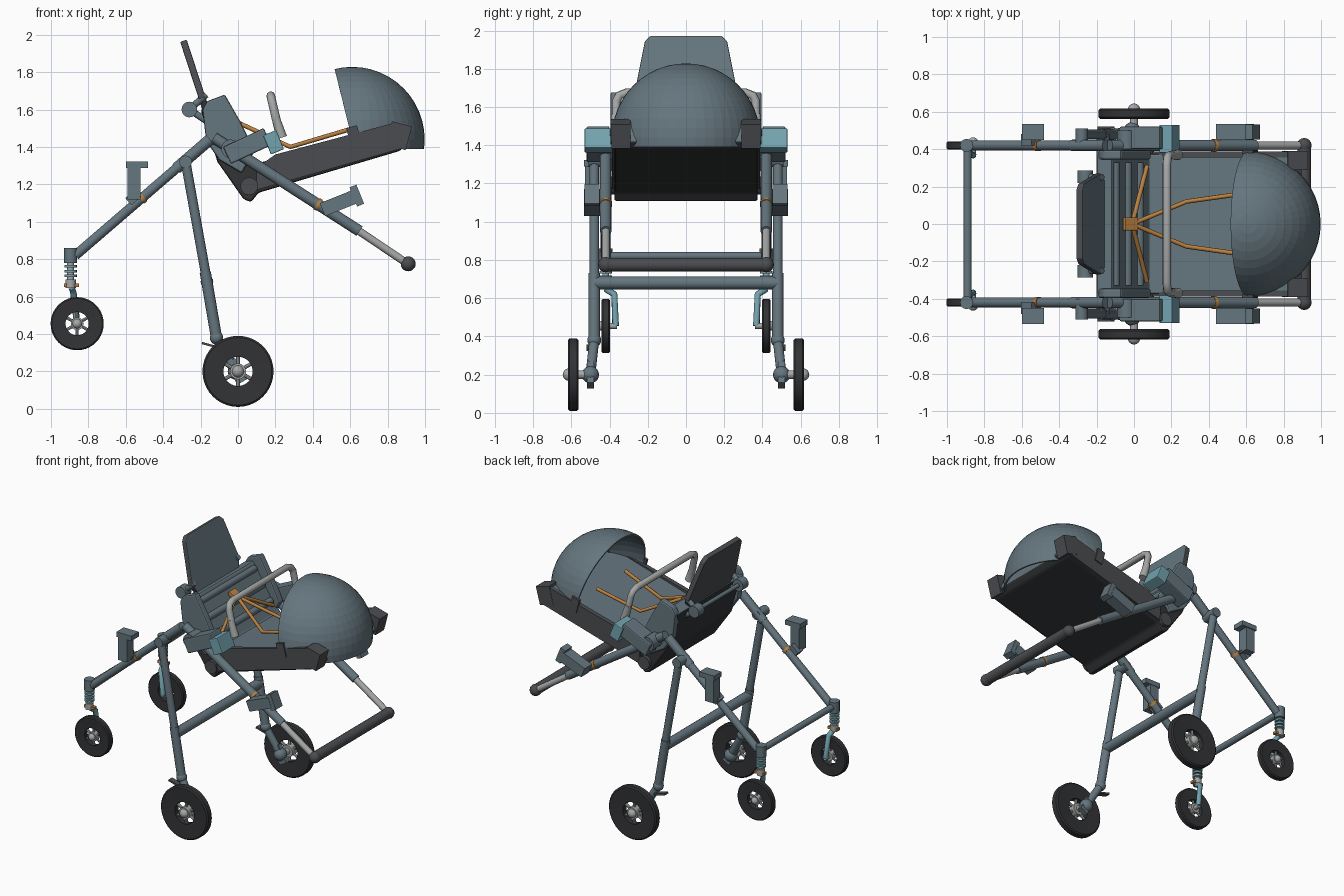
import bpy
import bmesh
from math import radians, sin, cos, pi
from mathutils import Vector, Matrix

default_cube = bpy.data.objects.get("Cube")
if default_cube:
    bpy.data.objects.remove(default_cube)


def make_material(name, red, green, blue):
    material = bpy.data.materials.new(name)
    material.use_nodes = True
    colour = (red, green, blue, 1)
    material.diffuse_color = colour
    material.node_tree.nodes["Principled BSDF"].inputs["Base Color"].default_value = colour
    return material


slate = make_material("slate blue", .13, .18, .21)
charcoal = make_material("charcoal", .07, .073, .08)
black = make_material("rubber black", .032, .033, .036)
silver = make_material("silver grey", .38, .39, .39)
teal = make_material("pale teal", .17, .37, .43)
orange = make_material("orange", .5, .22, .05)


def finish(name, mesh_data, *materials, smooth=False, bevel=0):
    bmesh.ops.recalc_face_normals(mesh_data, faces=mesh_data.faces)
    mesh = bpy.data.meshes.new(name)
    mesh_data.to_mesh(mesh)
    mesh_data.free()
    part = bpy.data.objects.new(name, mesh)
    bpy.context.collection.objects.link(part)
    for material in materials:
        mesh.materials.append(material)
    if bevel:
        modifier = part.modifiers.new("soft edges", "BEVEL")
        modifier.width = bevel
        modifier.segments = 2
    if smooth:
        bpy.ops.object.select_all(action="DESELECT")
        part.select_set(True)
        bpy.context.view_layer.objects.active = part
        bpy.ops.object.shade_smooth_by_angle(angle=radians(40))
    return part


def rod(name, start, end, radius, material, end_radius=None, sides=16):
    start, end = Vector(start), Vector(end)
    axis = end - start
    matrix = Matrix.Translation((start + end) / 2) @ axis.to_track_quat("Z", "Y").to_matrix().to_4x4()
    data = bmesh.new()
    bmesh.ops.create_cone(data, cap_ends=True, segments=sides, radius1=radius,
                          radius2=radius if end_radius is None else end_radius,
                          depth=axis.length, matrix=matrix)
    return finish(name, data, material, smooth=True)


def ball(name, centre, radius, material):
    data = bmesh.new()
    bmesh.ops.create_uvsphere(data, u_segments=16, v_segments=10, radius=radius,
                              matrix=Matrix.Translation(centre))
    return finish(name, data, material, smooth=True)


def box(name, centre, size, material, slope=0, bevel=0):
    matrix = (Matrix.Translation(centre) @ Matrix.Rotation(-radians(slope), 4, "Y")
              @ Matrix.Diagonal((*size, 1)))
    data = bmesh.new()
    bmesh.ops.create_cube(data, size=1, matrix=matrix)
    return finish(name, data, material, bevel=bevel)


def slab(name, outline, near, far, *materials, rule=None, bevel=0):
    """Extrude a side outline (x, z) from y = near to y = far."""
    data = bmesh.new()
    face = data.faces.new([data.verts.new((x, near, z)) for x, z in outline])
    grown = bmesh.ops.extrude_face_region(data, geom=[face])["geom"]
    moved = [item for item in grown if isinstance(item, bmesh.types.BMVert)]
    bmesh.ops.translate(data, verts=moved, vec=(0, far - near, 0))
    bmesh.ops.recalc_face_normals(data, faces=data.faces)
    if rule:
        for face in data.faces:
            face.material_index = int(rule(face.normal))
    return finish(name, data, *materials, bevel=bevel)


def path(name, points, radius, material):
    curve = bpy.data.curves.new(name, "CURVE")
    curve.dimensions = "3D"
    curve.bevel_depth = radius
    curve.bevel_resolution = 2
    curve.use_fill_caps = True
    spline = curve.splines.new("POLY")
    spline.points.add(len(points) - 1)
    for point, position in zip(spline.points, points):
        point.co = (*position, 1)
    curve.materials.append(material)
    bpy.context.collection.objects.link(bpy.data.objects.new(name, curve))


def wheel(name, x, y, z, radius, width, hole, side):
    # Turned tyre section with a slightly dished face
    half = width / 2
    section = [(hole, -half * .8), (radius * .95, -half), (radius, -half * .7),
               (radius, half * .7), (radius * .95, half), (hole, half * .8)]
    data = bmesh.new()
    steps = 40
    rings = []
    for step in range(steps):
        angle = 2 * pi * step / steps
        rings.append([data.verts.new((x + r * cos(angle), y + w, z + r * sin(angle))) for r, w in section])
    for step in range(steps):
        here, after = rings[step], rings[(step + 1) % steps]
        for k in range(len(section)):
            m = (k + 1) % len(section)
            data.faces.new((here[k], here[m], after[m], after[k]))
    finish(name + "_tyre", data, black, smooth=True)
    # Hub and spokes
    rod(name + "_hub", (x, y - half, z), (x, y + half, z), hole * .55, silver)
    ball(name + "_hub_cap", (x, y + side * half * .8, z), hole * .42, silver)
    for spoke in range(6):
        angle = spoke * pi / 3 + pi / 6
        rod(name + "_spoke", (x, y, z), (x + hole * 1.05 * cos(angle), y, z + hole * 1.05 * sin(angle)),
            hole * .13, silver, sides=8)


RAIL, LEG = .42, .48
for side, label in ((1, "left"), (-1, "right")):
    y, outer = side * RAIL, side * LEG

    # Frame tubes
    rod(label + "_rear_tube", (-.87, y, .82), (-.15, y, 1.44), .026, slate)
    rod(label + "_rear_tube_sleeve", (-.33, y, 1.285), (-.15, y, 1.44), .031, slate)
    rod(label + "_front_tube", (-.13, y, 1.45), (.65, y, .95), .03, slate)
    rod(label + "_handle_tube", (.64, y, .955), (.9, y, .78), .021, silver)
    ball(label + "_handle_end", (.91, y, .775), .04, charcoal)
    rod(label + "_tube_ring", (-.52, y, 1.121), (-.505, y, 1.134), .031, orange)
    rod(label + "_front_ring", (.42, y, 1.097), (.435, y, 1.088), .034, orange)

    # Main leg with trailing arm and big wheel
    rod(label + "_leg", (-.28, outer, 1.32), (-.165, outer, .68), .026, slate)
    rod(label + "_leg_lower", (-.175, outer, .73), (-.115, outer, .38), .03, slate)
    rod(label + "_leg_pivot", (-.28, side * .4, 1.32), (-.28, side * .51, 1.32), .034, slate)
    ball(label + "_leg_knuckle", (-.115, outer, .38), .036, slate)
    rod(label + "_trailing_arm", (-.115, outer, .38), (-.01, side * .5, .2), .026, slate)
    ball(label + "_arm_joint", (-.01, side * .5, .2), .045, slate)
    box(label + "_axle_plate", (-.01, side * .5, .2), (.06, .035, .13), slate, slope=30)
    box(label + "_brake_pedal", (-.15, side * .5, .34), (.09, .04, .012), charcoal, slope=-15)
    rod(label + "_axle", (0, side * .49, .2), (0, side * .6, .2), .022, silver)
    wheel(label + "_big_wheel", 0, side * .59, .2, .19, .055, .078, side)

    # Caster with spring, fork and small wheel
    rod(label + "_caster_head", (-.895, y, .78), (-.895, y, .86), .035, slate)
    rod(label + "_caster_post", (-.895, y, .65), (-.895, y, .8), .018, silver)
    for coil in range(4):
        height = .705 + coil * .025
        rod(label + "_spring_coil", (-.895, y, height), (-.895, y, height + .013), .033, teal)
    rod(label + "_caster_collar", (-.895, y, .645), (-.895, y, .69), .028, silver)
    box(label + "_caster_latch", (-.89, y, .66), (.08, .03, .018), orange)
    path(label + "_fork", [(-.89, y, .65), (-.88, side * .375, .62), (-.86, side * .368, .455)], .018, teal)
    rod(label + "_caster_axle", (-.86, side * .36, .455), (-.86, y, .455), .016, silver)
    wheel(label + "_small_wheel", -.86, y, .455, .142, .044, .062, side)

    # Accessory brackets
    box(label + "_rear_bracket", (-.555, side * .49, 1.215), (.07, .075, .19), slate)
    box(label + "_rear_bracket_top", (-.54, side * .492, 1.305), (.12, .085, .035), slate)
    box(label + "_rear_bracket_clip", (-.56, side * .45, 1.13), (.07, .06, .05), slate, slope=40)
    box(label + "_front_bracket", (.54, side * .492, 1.1), (.19, .085, .075), slate, slope=22)
    box(label + "_front_bracket_lip", (.635, side * .492, 1.14), (.04, .08, .11), slate, slope=22)

    # Seat hinge and grip mount
    box(label + "_hinge_block", (.05, side * .46, 1.405), (.24, .12, .1), slate, slope=25, bevel=.008)
    box(label + "_grip_mount", (.19, side * .455, 1.425), (.075, .15, .11), teal, slope=22, bevel=.005)
    rod(label + "_hinge_disc", (-.04, side * .4, 1.39), (-.04, side * .5, 1.39), .05, slate)
    rod(label + "_grip_lever", (.235, side * .37, 1.45), (.2, side * .37, 1.56), .028, silver, .022)
    rod(label + "_tray_pivot", (.06, side * .36, 1.19), (.06, side * .4, 1.19), .047, charcoal)

    # Seat wings and tray walls
    slab(label + "_seat_wing", [(-.19, 1.6), (-.165, 1.645), (-.07, 1.68), (.01, 1.54), (.09, 1.38),
                                (.02, 1.26), (-.1, 1.33), (-.17, 1.43)], side * .345, side * .395, slate, bevel=.01)
    slab(label + "_tray_wall", [(.1, 1.17), (.87, 1.39), (.84, 1.53), (.2, 1.36), (.1, 1.29)],
         side * .355, side * .388, charcoal)
    box(label + "_tray_corner", (.86, side * .34, 1.46), (.11, .1, .13), charcoal, slope=-15)
    box(label + "_hood_clip", (.62, side * .385, 1.46), (.06, .02, .1), charcoal, slope=15)

    # Headrest arm
    rod(label + "_headrest_knob", (-.26, side * .22, 1.6), (-.26, side * .285, 1.6), .042, slate)
    rod(label + "_headrest_arm", (-.26, side * .25, 1.6), (-.17, side * .25, 1.68), .018, slate)
    rod(label + "_headrest_link", (-.26, side * .25, 1.6), (-.17, side * .25, 1.54), .018, slate)

    # Harness straps
    path(label + "_lap_strap", [(-.01, 0, 1.54), (.07, side * .31, 1.37)], .012, orange)
    path(label + "_long_strap", [(-.01, 0, 1.535), (.28, side * .12, 1.4), (.6, side * .165, 1.495)], .012, orange)

# Cross bars
rod("leg_cross_bar", (-.166, -LEG, .68), (-.166, LEG, .68), .034, slate)
rod("caster_cross_bar", (-.89, -RAIL, .82), (-.89, RAIL, .82), .022, slate)
rod("push_handle", (.91, -.41, .775), (.91, .41, .775), .036, charcoal)
rod("recline_bar", (-.26, -.25, 1.6), (-.26, .25, 1.6), .014, slate)
box("harness_buckle", (-.02, 0, 1.54), (.08, .07, .03), orange, slope=-30, bevel=.005)

# Seat shell: dark outside, padded inside
slab("seat_shell", [(-.2, 1.6), (-.11, 1.32), (.03, 1.12), (.07, 1.105), (.11, 1.155), (.87, 1.38),
                    (.9, 1.42), (.85, 1.53), (.08, 1.305), (-.12, 1.63)],
     -.375, .375, black, slate, rule=lambda normal: normal.z > .3, bevel=.012)
for fold in range(3):
    x, z = -.1 + fold * .065, 1.585 - fold * .1
    rod("backrest_fold", (x, -.33, z), (x, .33, z), .024, slate)

# Headrest panel: tapering, with rounded top corners
data = bmesh.new()
panel = [(-.27, 0), (-.215, .29), (-.185, .32), (.185, .32), (.215, .29), (.27, 0), (.23, -.07), (-.23, -.07)]
base, lean = Vector((-.175, 0, 1.67)), Vector((-.31, 0, .95))
face = data.faces.new([data.verts.new(base + lean * h + Vector((0, y, 0))) for y, h in panel])
grown = bmesh.ops.extrude_face_region(data, geom=[face])["geom"]
bmesh.ops.translate(data, verts=[v for v in grown if isinstance(v, bmesh.types.BMVert)], vec=(-.035, 0, -.012))
bmesh.ops.recalc_face_normals(data, faces=data.faces)
for face in data.faces:
    face.material_index = int(face.normal.x > .7)
finish("headrest", data, charcoal, slate, bevel=.006)

# Grab bar over the lap
half_bar = [(.225, .365, 1.46), (.185, .365, 1.63), (.178, .35, 1.66), (.175, .31, 1.675)]
path("grab_bar", half_bar + [(x, -y, z) for x, y, z in reversed(half_bar)], .023, silver)

# Hood: part of a sphere, open toward the seat
data = bmesh.new()
centre = Vector((.61, 0, 1.44))
bmesh.ops.create_uvsphere(data, u_segments=48, v_segments=24, radius=.388, matrix=Matrix.Translation(centre))
for point, normal in ((centre, (-.97, 0, -.24)), (Vector((0, 0, 1.39)), (0, 0, -1))):
    bmesh.ops.bisect_plane(data, geom=data.verts[:] + data.edges[:] + data.faces[:],
                           plane_co=point, plane_no=normal, clear_outer=True)
hood = finish("hood", data, slate)
thickness = hood.modifiers.new("cloth", "SOLIDIFY")
thickness.thickness = .012
